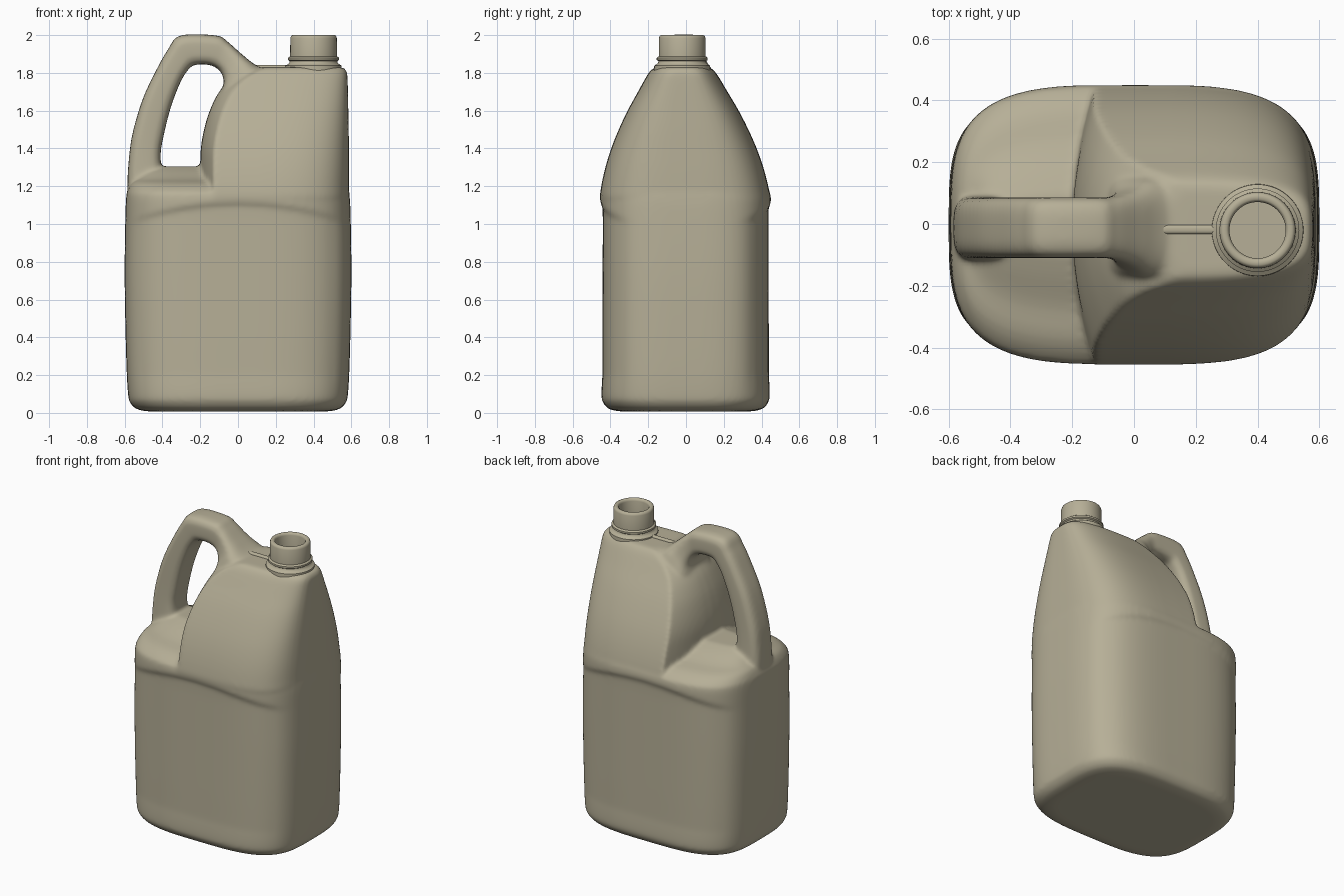
import bpy, bmesh, math
from mathutils import Vector

if "Cube" in bpy.data.objects:
    bpy.data.objects.remove(bpy.data.objects["Cube"])

plastic = bpy.data.materials.new("beige plastic")
plastic.diffuse_color = (0.47, 0.43, 0.31, 1)
plastic.use_nodes = True
plastic.node_tree.nodes["Principled BSDF"].inputs["Base Color"].default_value = plastic.diffuse_color
N = 96


def spline(rows, k):
    """Resample key rows with a Catmull-Rom curve, k steps per span."""
    out = []
    for i in range(len(rows) - 1):
        p = [Vector(rows[min(max(j, 0), len(rows) - 1)]) for j in range(i - 1, i + 3)]
        for s in range(k):
            t = s / k
            out.append(0.5 * (2 * p[1] + (p[2] - p[0]) * t
                              + (2 * p[0] - 5 * p[1] + 4 * p[2] - p[3]) * t * t
                              + (3 * p[1] - p[0] - 3 * p[2] + p[3]) * t ** 3))
    out.append(Vector(rows[-1]))
    return out


def superellipse(a, b, n):
    pts = []
    for i in range(N):
        t = 2 * math.pi * i / N
        c, s = math.cos(t), math.sin(t)
        pts.append((math.copysign(abs(c) ** (2 / n), c) * a,
                    math.copysign(abs(s) ** (2 / n), s) * b))
    return pts


def loft(bm, rings):
    """Closed tube through the rings with both ends capped."""
    vs = [[bm.verts.new(p) for p in r] for r in rings]
    faces = []
    for a, b in zip(vs, vs[1:]):
        for i in range(len(a)):
            j = (i + 1) % len(a)
            faces.append(bm.faces.new((a[i], a[j], b[j], b[i])))
    faces += [bm.faces.new(vs[0][::-1]), bm.faces.new(vs[-1])]
    bmesh.ops.recalc_face_normals(bm, faces=faces)


def make_object(name, bm):
    me = bpy.data.meshes.new(name)
    bm.to_mesh(me)
    bm.free()
    me.materials.append(plastic)
    ob = bpy.data.objects.new(name, me)
    bpy.context.collection.objects.link(ob)
    return ob


bm = bmesh.new()

# Lower body and rounded shoulder: z, half length, half width
lower = [(0.008, 0.48, 0.35), (0.02, 0.535, 0.405), (0.05, 0.568, 0.437),
         (0.10, 0.582, 0.452), (0.3, 0.592, 0.454), (0.7, 0.6, 0.453),
         (1.0, 0.597, 0.452), (1.14, 0.592, 0.452), (1.18, 0.583, 0.43),
         (1.215, 0.565, 0.37), (1.24, 0.53, 0.27), (1.28, 0.49, 0.17), (1.305, 0.45, 0.1)]
rings = []
for z, a, b in spline(lower, 12):
    ring = []
    for x, y in superellipse(a, b, 3.5):
        # label panel set back below an arched step
        arch = 1.11 - 0.08 * (x / 0.52) ** 2
        t = min(max((arch + 0.015 - z) / 0.035, 0), 1)
        fade = min(max((0.58 - abs(x)) / 0.08, 0), 1)
        ring.append((x, y * (1 - 0.03 * t * t * (3 - 2 * t) * fade * min(z / 0.2, 1)) - 0.002, z))
    rings.append(ring)
loft(bm, rings)

# Tapered upper body: z, left wall, right half length, half width
upper = [(1.08, -0.2, 0.575, 0.425), (1.13, -0.2, 0.588, 0.45), (1.2, -0.2, 0.588, 0.442),
         (1.3, -0.2, 0.588, 0.418), (1.4, -0.197, 0.587, 0.385), (1.5, -0.18, 0.586, 0.343),
         (1.6, -0.15, 0.584, 0.294), (1.7, -0.1, 0.582, 0.237), (1.77, -0.03, 0.58, 0.197),
         (1.8, 0.02, 0.577, 0.178), (1.822, 0.06, 0.566, 0.158), (1.83, 0.1, 0.54, 0.135)]
rings = []
for z, left, a, b in spline(upper, 6):
    yc = -0.004 - 0.016 * (z - 1.08) / 0.75
    rings.append([(max(x, left + 0.07 * (y / b) ** 2), y + yc, z)
                  for x, y in superellipse(a, b, 3.6)])
loft(bm, rings)

# Handle: outer x, z, inner x, z, half width
handle = [(-0.575, 1.08, -0.38, 1.08, 0.11), (-0.585, 1.2, -0.395, 1.22, 0.105),
          (-0.578, 1.34, -0.41, 1.36, 0.1),
          (-0.558, 1.48, -0.393, 1.47, 0.098), (-0.505, 1.66, -0.355, 1.62, 0.098),
          (-0.435, 1.81, -0.305, 1.75, 0.098), (-0.37, 1.925, -0.265, 1.815, 0.098),
          (-0.305, 1.998, -0.23, 1.842, 0.098), (-0.115, 1.998, -0.15, 1.842, 0.098),
          (-0.055, 1.965, -0.095, 1.81, 0.1), (0.025, 1.895, -0.075, 1.75, 0.125),
          (0.11, 1.832, -0.09, 1.66, 0.165), (0.3, 1.74, 0.0, 1.55, 0.15)]
rings = []
for xo, zo, xi, zi, w in spline(handle, 5):
    mid = Vector(((xo + xi) / 2, -0.012, (zo + zi) / 2))
    half = Vector(((xo - xi) / 2, 0, (zo - zi) / 2))
    rings.append([mid + half * u + Vector((0, v, 0)) for u, v in superellipse(1, w, 3.6)])
loft(bm, rings)

# Fuse the three volumes into one moulded skin
body = make_object("jug_body", bm)
rm = body.modifiers.new("fuse", 'REMESH')
rm.mode = 'VOXEL'
rm.voxel_size = 0.012
rm.use_smooth_shade = True
sm = body.modifiers.new("soften", 'SMOOTH')
sm.factor = 0.5
sm.iterations = 7

# Neck with collar, groove and open mouth: radius, z
profile = [(0.15, 1.8), (0.148, 1.838), (0.136, 1.846), (0.128, 1.852), (0.126, 1.862),
           (0.135, 1.868), (0.135, 1.88), (0.124, 1.888), (0.123, 1.985), (0.119, 1.996),
           (0.112, 2.0), (0.1, 2.0), (0.094, 1.995), (0.091, 1.985), (0.091, 1.86)]
bm = bmesh.new()
loft(bm, [[(0.4 + r * math.cos(2 * math.pi * i / 64),
            -0.02 + r * math.sin(2 * math.pi * i / 64), z) for i in range(64)]
          for r, z in profile])
neck = make_object("neck", bm)

# Moulding seam running to the neck
bm = bmesh.new()
loft(bm, [[(x, -0.018 + v, 1.828 + u) for u, v in superellipse(0.013, 0.015, 2.5)]
          for x in (0.09, 0.28)])
seam = make_object("top_seam", bm)

for ob in (neck, seam):
    bpy.ops.object.select_all(action='DESELECT')
    ob.select_set(True)
    bpy.context.view_layer.objects.active = ob
    bpy.ops.object.shade_smooth_by_angle(angle=math.radians(50))
